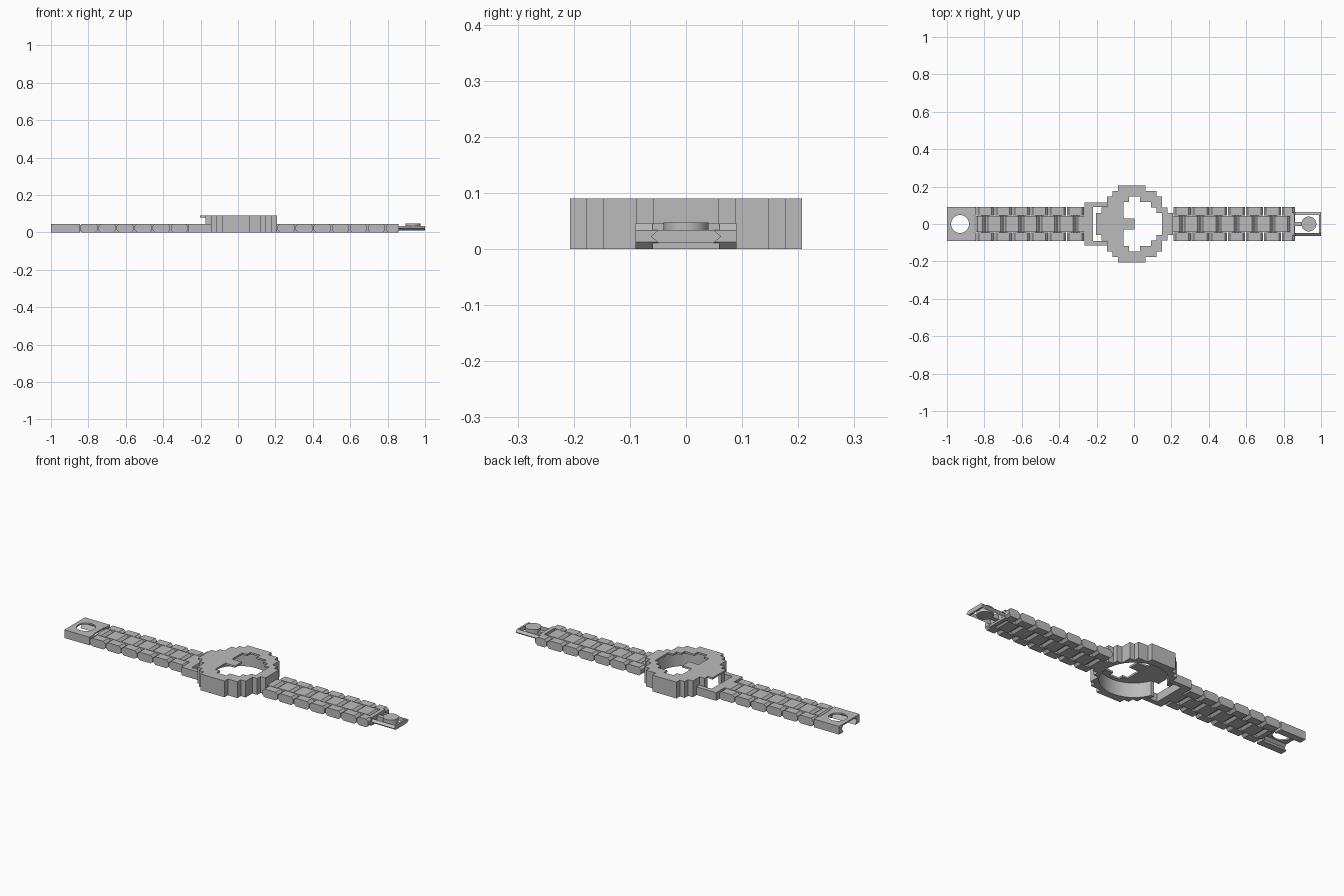
import bpy, bmesh, math
from mathutils import Vector

if "Cube" in bpy.data.objects:
    bpy.data.objects.remove(bpy.data.objects["Cube"])

grey = bpy.data.materials.new("plain_grey")
grey.use_nodes = True
colour = (0.5, 0.5, 0.5, 1)
grey.diffuse_color = colour
grey.node_tree.nodes["Principled BSDF"].inputs["Base Color"].default_value = colour

H = 0.045        # strap thickness
W = 0.09         # strap half width
MID = 0.042      # half width of the middle row of links
PITCH = 0.0965   # link spacing
CELL = 0.0295    # size of one step on the case


def prism(name, pts, lo, hi, axis):
    """Extrude a 2D profile along x (y,z profile), y (x,z) or z (x,y)."""
    place = {"x": lambda a, b, t: (t, a, b),
             "y": lambda a, b, t: (a, t, b),
             "z": lambda a, b, t: (a, b, t)}[axis]
    bm = bmesh.new()
    face = bm.faces.new([bm.verts.new(place(a, b, lo)) for a, b in pts])
    ext = bmesh.ops.extrude_face_region(bm, geom=[face])
    moved = [v for v in ext["geom"] if isinstance(v, bmesh.types.BMVert)]
    bmesh.ops.translate(bm, verts=moved, vec=Vector(place(0, 0, hi - lo)))
    bmesh.ops.recalc_face_normals(bm, faces=bm.faces[:])
    mesh = bpy.data.meshes.new(name)
    bm.to_mesh(mesh)
    bm.free()
    mesh.materials.append(grey)
    obj = bpy.data.objects.new(name, mesh)
    bpy.context.collection.objects.link(obj)
    return obj


def box(name, x0, x1, y0, y1, z0, z1):
    return prism(name, [(x0, y0), (x1, y0), (x1, y1), (x0, y1)], z0, z1, "z")


def disc(name, x, radius, z0, z1, sides=48):
    ring = [(x + radius * math.cos(math.tau * i / sides),
             radius * math.sin(math.tau * i / sides)) for i in range(sides)]
    return prism(name, ring, z0, z1, "z")


def cut(obj, cutter):
    """Subtract the cutter and remove it."""
    mod = obj.modifiers.new("cut", "BOOLEAN")
    mod.operation, mod.solver, mod.object = "DIFFERENCE", "EXACT", cutter
    bpy.context.view_layer.update()
    graph = bpy.context.evaluated_depsgraph_get()
    mesh = bpy.data.meshes.new_from_object(obj.evaluated_get(graph))
    obj.modifiers.clear()
    obj.data = mesh
    bpy.data.objects.remove(cutter)


def stepped(left, right):
    """Stepped outline from cell counts per row, mirrored in y."""
    def side(counts, sign):
        return [(sign * c * CELL + 0.0025, (i + j) * CELL)
                for i, c in enumerate(counts) for j in (0, 1)][1:]
    r, l = side(right, 1), side(left, -1)
    pts = r + l[::-1] + [(x, -y) for x, y in l] + [(x, -y) for x, y in r[::-1]]
    clean = []
    for i, p in enumerate(pts):   # drop points on straight runs
        a, b = Vector(pts[i - 1]), Vector(pts[(i + 1) % len(pts)])
        u, v = Vector(p) - a, b - Vector(p)
        if abs(u.x * v.y - u.y * v.x) > 1e-8:
            clean.append(p)
    return clean


def link(name, x0, x1, y0, y1):
    """Link with chamfered ends."""
    c, g = 0.012, 0.002
    x0, x1 = x0 + g, x1 - g
    prism(name, [(x0 + c, 0), (x1 - c, 0), (x1, c), (x1, H - c),
                 (x1 - c, H), (x0 + c, H), (x0, H - c), (x0, c)], y0, y1, "y")


def strap_row(name, start, count, first, last):
    """Two outer rows of links and a middle row offset by half a link."""
    for k in range(count):
        x = start + k * PITCH
        link(name + "_upper_link", x, x + PITCH, MID + 0.003, W)
        link(name + "_lower_link", x, x + PITCH, -W, -MID - 0.003)
        box(name + "_hinge_pin", x + 0.025, x + PITCH - 0.025,
            -W + 0.01, W - 0.01, 0.012, H - 0.012)
    for k in range(count + 1):
        x = start + k * PITCH
        link(name + "_middle_link", max(x - PITCH / 2, first),
             min(x + PITCH / 2, last), -MID, MID)


# Case: stepped body, stepped window with a tab, round bore, open left side
case = prism("case", stepped([7, 7, 6, 5, 5, 4, 3], [7, 7, 6, 5, 5, 4, 2]), 0, 0.09, "z")
cut(case, disc("bore_cutter", 0.0, 0.168, -0.05, 0.08, 64))
cut(case, box("gap_cutter", -0.3, -0.12, -0.06, 0.06, -0.05, 0.08))
cut(case, prism("window_cutter", stepped([0, 2, 2, 2, 1], [5, 5, 4, 3, 1]), 0.05, 0.15, "z"))

# Forked connector between the left strap and the case
prism("strap_connector", [(-0.265, -0.115), (-0.145, -0.115), (-0.145, -0.09),
                          (-0.22, -0.09), (-0.22, 0.09), (-0.145, 0.09),
                          (-0.145, 0.115), (-0.265, 0.115)], 0, H, "z")

# Straps
strap_row("left_strap", -0.844, 6, -0.85, -0.225)
strap_row("right_strap", 0.21, 6, 0.19, 0.835)

# Hole end: channel open below and at the tip, with a round hole on top
half = [(W, 0), (W, H), (-W, H), (-W, 0), (-0.052, 0), (-0.066, 0.024),
        (-0.052, 0.037), (0.052, 0.037), (0.066, 0.024), (0.052, 0)]
hole_end = prism("hole_end", half, -1.0, -0.852, "x")
cut(hole_end, disc("hole_cutter", -0.93, 0.048, 0.02, 0.1))
for s in (-1, 1):
    y0, y1 = sorted((s * (MID + 0.003), s * W))
    box("hole_end_shoulder", -0.856, -0.846, y0, y1, 0, H)

# Clasp end block, either side of the last middle link
for s in (-1, 1):
    y0, y1 = sorted((s * (MID + 0.003), s * W))
    link("clasp_block_side", 0.789, 0.862, y0, y1)
box("clasp_block", 0.838, 0.859, -0.06, 0.06, 0, H)

# Clasp: six-sided frame with a spring tongue and a round button
z0, zm, z1 = 0.011, 0.0225, 0.034
hexagon = [(-0.049, z0), (0.049, z0), (0.063, zm), (0.049, z1), (-0.049, z1), (-0.063, zm)]
frame = prism("clasp_frame", hexagon, 0.855, 1.0, "x")
cut(frame, box("frame_cutter", 0.86, 0.99, -0.049, 0.049, -0.05, 0.1))
box("clasp_tongue", 0.85, 0.91, -0.012, 0.012, z0, z1)
disc("clasp_button", 0.935, 0.04, z0, 0.047)

# Smooth round walls, sharp edges elsewhere
bpy.ops.object.select_all(action="DESELECT")
for obj in bpy.context.scene.objects:
    if obj.type == "MESH" and obj.name.startswith(("case", "hole_end", "clasp_button")):
        obj.select_set(True)
        bpy.context.view_layer.objects.active = obj
bpy.ops.object.shade_smooth_by_angle(angle=math.radians(25))
